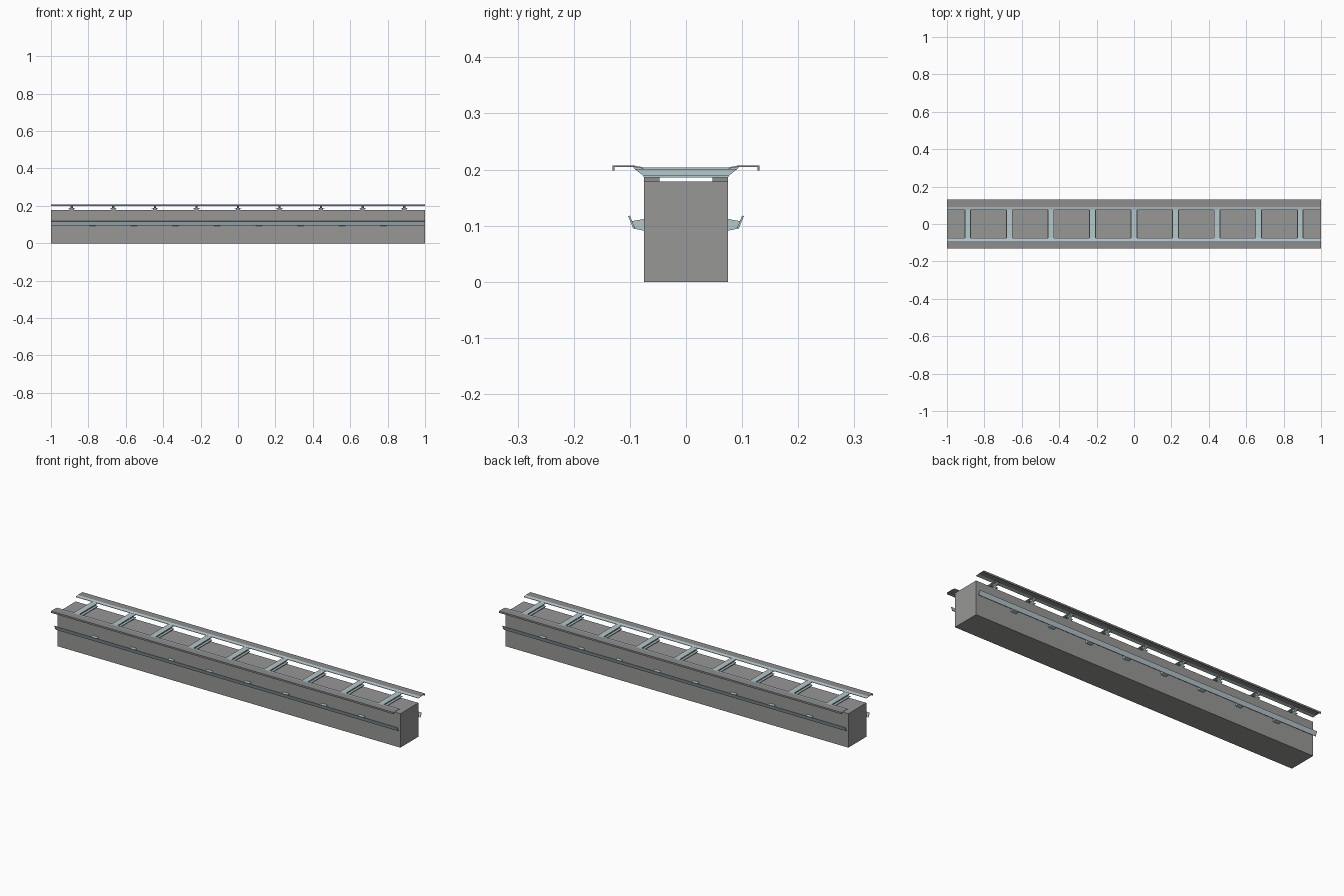
import bpy, bmesh

if "Cube" in bpy.data.objects:
    bpy.data.objects.remove(bpy.data.objects["Cube"])

def material(name, rgb):
    m = bpy.data.materials.new(name)
    m.diffuse_color = (*rgb, 1)
    m.use_nodes = True
    m.node_tree.nodes["Principled BSDF"].inputs["Base Color"].default_value = m.diffuse_color
    return m

CONCRETE = material("concrete grey", (0.31, 0.31, 0.305))
RAIL = material("rail grey", (0.27, 0.27, 0.27))
STEEL = material("pale blue steel", (0.46, 0.57, 0.60))

def prism(name, profile, x0, x1, mat):
    """Extrude a (y, z) outline along x."""
    bm = bmesh.new()
    f = bm.faces.new([bm.verts.new((x0, y, z)) for y, z in profile])
    ext = bmesh.ops.extrude_face_region(bm, geom=[f])["geom"]
    bmesh.ops.translate(bm, vec=(x1 - x0, 0, 0),
                        verts=[v for v in ext if isinstance(v, bmesh.types.BMVert)])
    bmesh.ops.recalc_face_normals(bm, faces=bm.faces)
    me = bpy.data.meshes.new(name)
    bm.to_mesh(me)
    bm.free()
    me.materials.append(mat)
    ob = bpy.data.objects.new(name, me)
    bpy.context.collection.objects.link(ob)
    return ob

def rect(y0, y1, z0, z1):
    return [(y0, z0), (y1, z0), (y1, z1), (y0, z1)]

# Main beam
prism("beam", rect(-0.075, 0.075, 0, 0.179), -1, 1, CONCRETE)

for s, side in ((-1, "front"), (1, "back")):
    def flip(p):
        return [(s * y, z) for y, z in p]
    # Top running rail with a downturned lip, and its sloped inner edge
    prism(side + "_top_rail", flip([(0.092, 0.2045), (0.127, 0.2045), (0.127, 0.198),
          (0.131, 0.198), (0.131, 0.207), (0.092, 0.207)]), -1, 1, RAIL)
    prism(side + "_rail_inner_edge", flip([(0.076, 0.2015), (0.092, 0.2045),
          (0.092, 0.207), (0.076, 0.204)]), -1, 1, STEEL)
    # Leaning side guide rail
    prism(side + "_guide_rail", flip([(0.091, 0.096), (0.094, 0.095),
          (0.103, 0.117), (0.100, 0.118)]), -1, 1, STEEL)
    # Guide rail brackets
    for i in range(8):
        x = (i - 3.5) * 2 / 9
        prism(f"{side}_bracket_{i}", flip([(0.074, 0.091), (0.094, 0.095),
              (0.0975, 0.108), (0.074, 0.112)]), x - 0.016, x + 0.016, STEEL)
    # Pads below the cross ties
    for i in range(9):
        x = (i - 4) * 2 / 9
        prism(f"{side}_pad_{i}", flip(rect(0.047, 0.075, 0.178, 0.187)),
              x - 0.011, x + 0.011, RAIL)

# Cross ties: bottom flange, web and top flange
def tie_part(name, z0, z1, x, half):
    a, b = (0.075 + max(0, z - 0.188) * 1.25 for z in (z0, z1))
    prism(name, [(-a, z0), (a, z0), (b, z1), (-b, z1)], x - half, x + half, STEEL)

for i in range(9):
    x = (i - 4) * 2 / 9
    tie_part(f"tie_foot_{i}", 0.186, 0.189, x, 0.018)
    tie_part(f"tie_web_{i}", 0.189, 0.200, x, 0.006)
    tie_part(f"tie_top_{i}", 0.200, 0.2035, x, 0.016)
